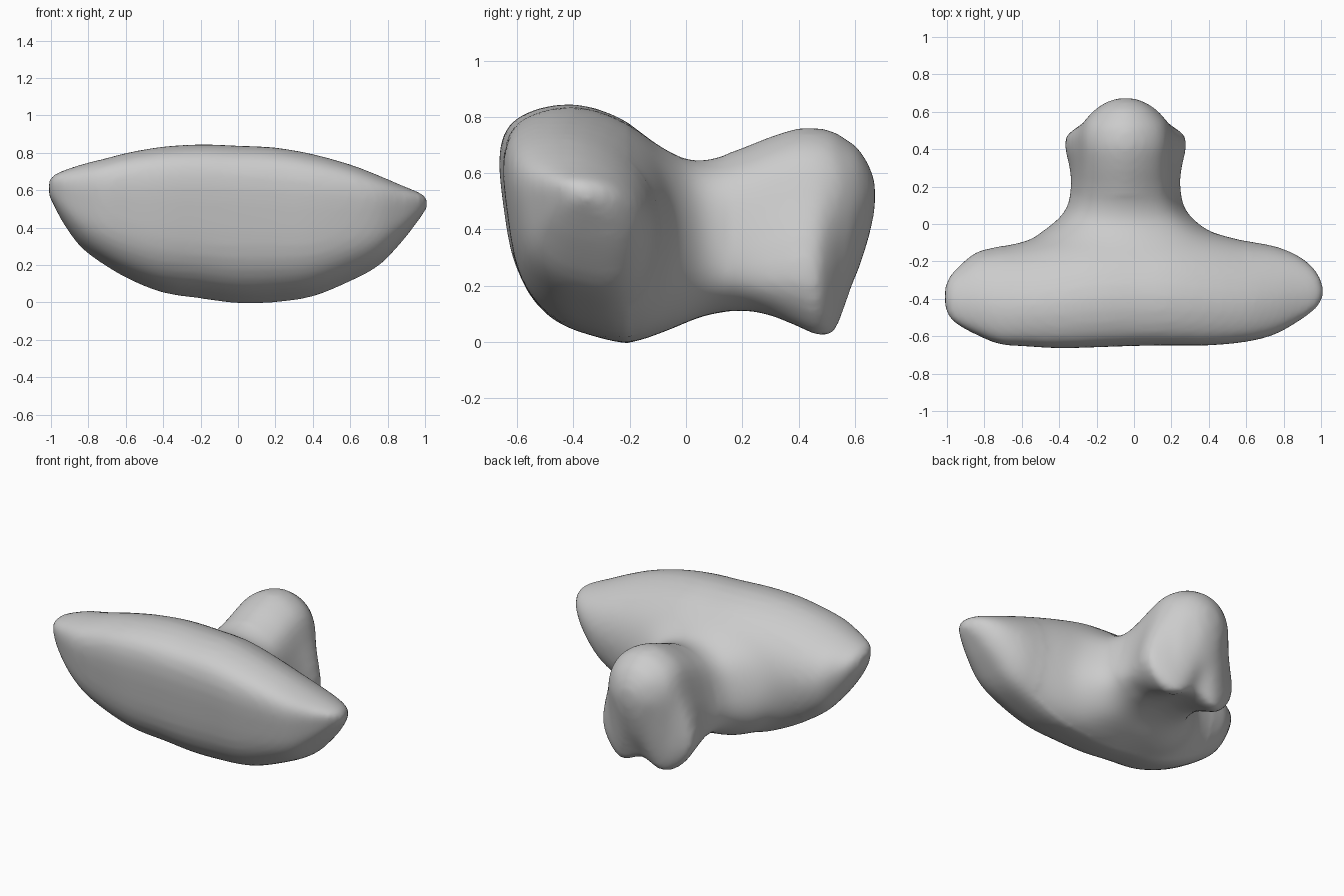
import bpy, bmesh

cube = bpy.data.objects.get("Cube")
if cube:
    bpy.data.objects.remove(cube, do_unlink=True)


def spline(points, steps, closed=False):
    """Smooth curve through tuples of any length."""
    n, out = len(points), []
    pick = (lambda i: points[i % n]) if closed else (lambda i: points[max(0, min(n - 1, i))])
    for i in range(n if closed else n - 1):
        a, b, c, d = (pick(i + k) for k in (-1, 0, 1, 2))
        for s in range(steps):
            t = s / steps
            out.append(tuple(0.5 * (2 * q + (r - p) * t + (2 * p - 5 * q + 4 * r - w) * t * t
                                    + (3 * q - p - 3 * r + w) * t ** 3)
                             for p, q, r, w in zip(a, b, c, d)))
    if not closed:
        out.append(tuple(points[-1]))
    return out


def loft(bm, rings):
    """Skin a list of equal rings and cap both ends."""
    loops = [[bm.verts.new(p) for p in ring] for ring in rings]
    n = len(loops[0])
    faces = [bm.faces.new((a[i], a[(i + 1) % n], b[(i + 1) % n], b[i]))
             for a, b in zip(loops, loops[1:]) for i in range(n)]
    faces += [bm.faces.new(loops[0][::-1]), bm.faces.new(loops[-1])]
    bmesh.ops.recalc_face_normals(bm, faces=faces)


def neck_ring(y, w, f, top, zf, zb, zm):
    """Round top of half width w, flared lower lobes of half width f, hollow underside."""
    drop = min(w, .27)
    half = [(.7 * w, top - .3 * drop), (w, top - drop), (f, zf), (.6 * f, zb)]
    outline = [(0, top)] + half + [(0, zm)] + [(-x, z) for x, z in reversed(half)]
    return [(x - .045, y, z) for x, z in spline(outline, 4, True)]


bm = bmesh.new()

# Broad winged body: one side profile (y, z), stretched to fit along x
profile = [(-.645, .45), (-.66, .68), (-.59, .80), (-.4, .843), (-.2, .77), (-.06, .62),
           (0, .40), (-.04, .15), (-.16, -.003), (-.35, .02), (-.5, .09), (-.6, .23)]
section = [((y + .66) / .66, z / .84) for y, z in spline(profile, 3, True)]
# x, front y, back y, bottom z, top z
stations = [(-1.01, -.44, -.34, .57, .65), (-.985, -.50, -.28, .52, .68), (-.93, -.545, -.22, .42, .705),
            (-.84, -.592, -.15, .30, .735), (-.72, -.64, -.12, .21, .765), (-.58, -.652, -.09, .13, .80),
            (-.4, -.662, -.04, .06, .83), (-.2, -.657, 0, .03, .842), (0, -.65, .01, .005, .835),
            (.2, -.647, 0, .01, .825), (.4, -.647, -.04, .04, .79), (.6, -.628, -.09, .12, .735),
            (.75, -.59, -.118, .20, .678), (.87, -.525, -.165, .32, .627), (.95, -.47, -.225, .42, .595),
            (.99, -.43, -.28, .475, .575), (1.01, -.39, -.33, .505, .555)]
loft(bm, [[(x, y0 + u * (y1 - y0), z0 + v * (z1 - z0)) for u, v in section]
          for x, y0, y1, z0, z1 in spline(stations, 3)])

# Rear neck, rounded knob and paired lower lobes
# y, upper half width, lobe half width, top z, lobe z, underside z, middle underside z
neck = [(-.25, .45, .45, .70, .25, .06, .04), (-.1, .50, .48, .70, .22, .05, .03),
        (0, .385, .375, .645, .22, .085, .07), (.08, .30, .31, .65, .22, .115, .10),
        (.2, .265, .288, .69, .22, .122, .112), (.3, .255, .298, .73, .215, .10, .105),
        (.4, .257, .322, .76, .22, .057, .085), (.47, .255, .315, .76, .20, .025, .07),
        (.52, .235, .25, .75, .19, .03, .08), (.555, .215, .19, .73, .22, .10, .14),
        (.61, .165, .145, .69, .40, .28, .25), (.652, .10, .09, .625, .46, .40, .38),
        (.672, .04, .035, .565, .505, .485, .475)]
loft(bm, [neck_ring(*row) for row in spline(neck, 3)])

mesh = bpy.data.meshes.new("bone")
bm.to_mesh(mesh)
bm.free()
bone = bpy.data.objects.new("bone", mesh)
bpy.context.collection.objects.link(bone)

# Fuse the parts and soften them
remesh = bone.modifiers.new("fuse", 'REMESH')
remesh.mode = 'VOXEL'
remesh.voxel_size = .018
soften = bone.modifiers.new("soften", 'SMOOTH')
soften.factor = .5
soften.iterations = 8
graph = bpy.context.evaluated_depsgraph_get()
fused = bpy.data.meshes.new_from_object(bone.evaluated_get(graph))
bone.modifiers.clear()
bone.data = fused
bpy.data.meshes.remove(mesh)
fused.name = "bone"

# Extra blending where the neck meets the body
bm = bmesh.new()
bm.from_mesh(fused)
joint = [v for v in bm.verts if -.2 < v.co.y < .15 and abs(v.co.x + .045) < .65]
for _ in range(40):
    bmesh.ops.smooth_vert(bm, verts=joint, factor=.5,
                          use_axis_x=True, use_axis_y=True, use_axis_z=True)
bm.to_mesh(fused)
bm.free()

# Plain grey surface
grey = bpy.data.materials.new("bone grey")
grey.use_nodes = True
colour = (.6, .6, .6, 1)
grey.diffuse_color = colour
grey.node_tree.nodes["Principled BSDF"].inputs["Base Color"].default_value = colour
fused.materials.clear()
fused.materials.append(grey)
for p in fused.polygons:
    p.use_smooth = True
    p.material_index = 0
